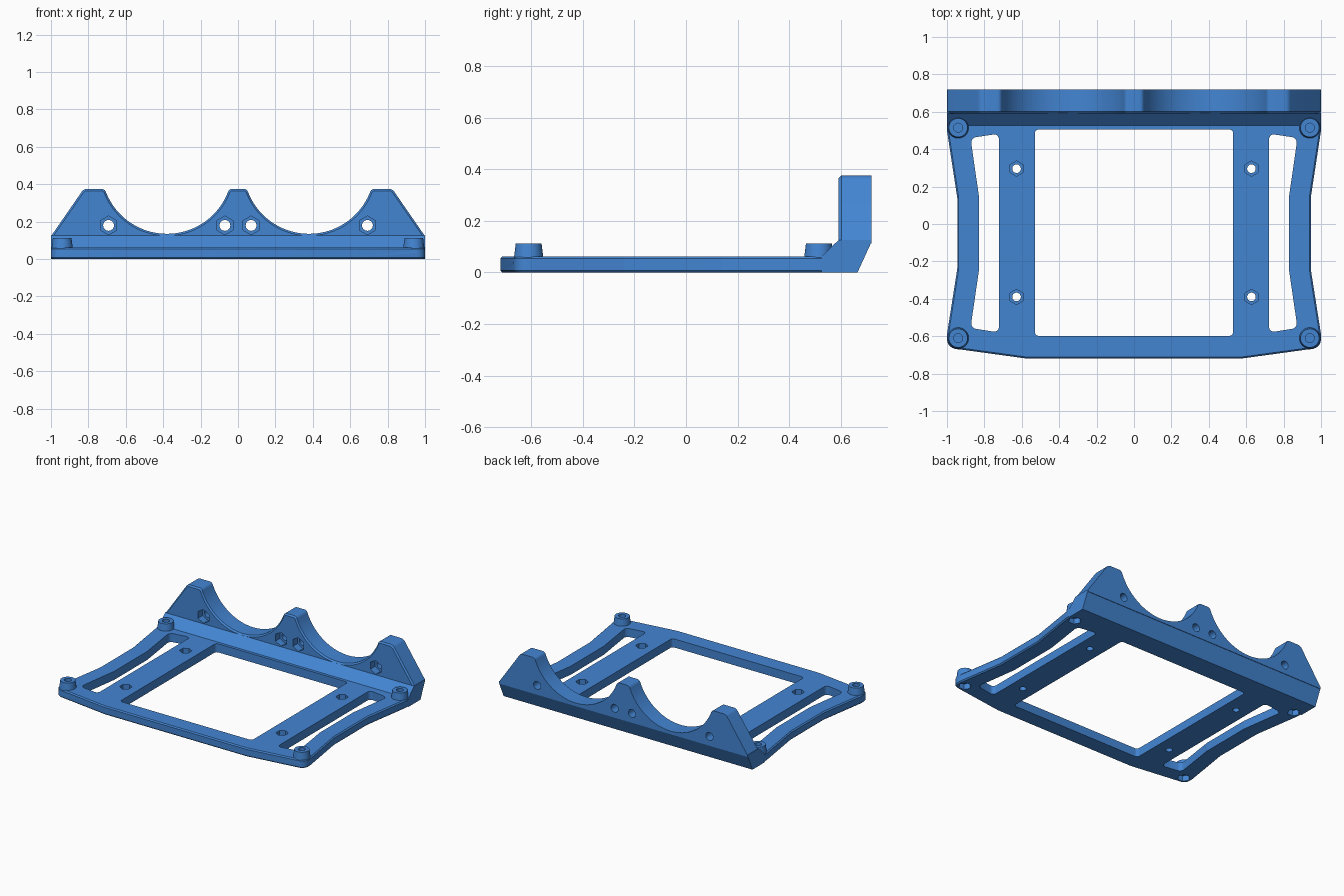
import bpy, bmesh, math
from mathutils import Vector

if "Cube" in bpy.data.objects:
    bpy.data.objects.remove(bpy.data.objects["Cube"])

blue = bpy.data.materials.new("mid_blue")
blue.diffuse_color = (0.056, 0.235, 0.65, 1)
blue.use_nodes = True
blue.node_tree.nodes["Principled BSDF"].inputs["Base Color"].default_value = blue.diffuse_color


def rounded(points, steps=5):
    """Fillet a closed outline given as (u, v, radius)."""
    out, n = [], len(points)
    for i, (u, v, r) in enumerate(points):
        p = Vector((u, v))
        if r == 0:
            out.append((u, v))
            continue
        a = (Vector(points[i - 1][:2]) - p).normalized()
        b = (Vector(points[(i + 1) % n][:2]) - p).normalized()
        half = math.acos(max(-1, min(1, a.dot(b)))) / 2
        c = p + (a + b).normalized() * (r / math.sin(half))
        s = p + a * (r / math.tan(half)) - c
        e = p + b * (r / math.tan(half)) - c
        sweep = math.atan2(s.x * e.y - s.y * e.x, s.dot(e))
        for k in range(steps + 1):
            t = sweep * k / steps
            out.append((c.x + s.x * math.cos(t) - s.y * math.sin(t),
                        c.y + s.x * math.sin(t) + s.y * math.cos(t)))
    return out


def inset(pts, d):
    """Shrink a counter-clockwise outline by d."""
    out, n = [], len(pts)
    for i in range(n):
        p, q, r = (Vector(pts[j % n]) for j in (i - 1, i, i + 1))
        e1, e2 = (q - p).normalized(), (r - q).normalized()
        n1, n2 = Vector((-e1.y, e1.x)), Vector((-e2.y, e2.x))
        out.append(tuple(q + (n1 + n2) * (d / (1 + n1.dot(n2)))))
    return out


def volume(me):
    bm = bmesh.new()
    bm.from_mesh(me)
    v = bm.calc_volume(signed=True) if bm.faces else 0.0
    bm.free()
    return v


def solid(name, rings):
    """Closed mesh through a stack of equal-length rings."""
    bm = bmesh.new()
    loops = [[bm.verts.new(p) for p in ring] for ring in rings]
    n = len(loops[0])
    bm.faces.new(loops[0][::-1])
    bm.faces.new(loops[-1])
    for a, b in zip(loops, loops[1:]):
        for i in range(n):
            j = (i + 1) % n
            bm.faces.new((a[i], a[j], b[j], b[i]))
    if bm.calc_volume(signed=True) < 0:
        bmesh.ops.reverse_faces(bm, faces=bm.faces[:])
    me = bpy.data.meshes.new(name)
    bm.to_mesh(me)
    bm.free()
    me.materials.append(blue)
    ob = bpy.data.objects.new(name, me)
    bpy.context.collection.objects.link(ob)
    return ob


def prism(name, pts, lo, hi, axis, lo_cut=0, hi_cut=0):
    """Extrude an outline along an axis, with optional chamfered ends."""
    place = {"x": lambda u, v, w: (w, u, v),
             "y": lambda u, v, w: (u, w, v),
             "z": lambda u, v, w: (u, v, w)}[axis]
    levels = [(lo, lo_cut)] + ([(lo + lo_cut, 0)] if lo_cut else [])
    levels += ([(hi - hi_cut, 0)] if hi_cut else []) + [(hi, hi_cut)]
    return solid(name, [[place(u, v, w) for u, v in (inset(pts, d) if d else pts)]
                        for w, d in levels])


def circle(x, y, r, n, turn=0.0):
    return [(x + r * math.cos(turn + 2 * math.pi * k / n),
             y + r * math.sin(turn + 2 * math.pi * k / n)) for k in range(n)]


def boolean(target, tools, op):
    """Apply each tool in turn; keep a result only if its volume is plausible."""
    for t in tools:
        before, extra = volume(target.data), volume(t.data)
        done = False
        for solver in ('EXACT', 'MANIFOLD', 'FLOAT'):
            m = target.modifiers.new(op, 'BOOLEAN')
            m.operation, m.solver, m.object = op, solver, t
            bpy.context.view_layer.update()
            dg = bpy.context.evaluated_depsgraph_get()
            me = bpy.data.meshes.new_from_object(target.evaluated_get(dg))
            target.modifiers.clear()
            after = volume(me)
            if op == 'UNION':
                done = max(before, extra) * 0.999 < after < (before + extra) * 1.001
            else:
                done = before - extra * 1.01 < after < before * 1.0001 and after > 0
            if done:
                target.data = me
                break
        if done or op == 'DIFFERENCE':
            bpy.data.objects.remove(t)


def flip(pts):
    return [(-p[0],) + tuple(p[1:]) for p in reversed(pts)]


# Base plate outline with waisted sides
right = [(0.57, -0.72, 0), (1.0, -0.661, 0.05), (1.0, -0.59, 0.02), (0.945, -0.24, 0.03),
         (0.945, 0.14, 0.03), (1.0, 0.5, 0.02), (0.998, 0.60, 0)]
frame = prism("mounting_frame", rounded(right + flip(right), 4), 0, 0.062, "z", 0.008, 0.008)

# Large middle window and the two side slots
window = [(-0.53, -0.598, 0.02), (0.53, -0.598, 0.02), (0.53, 0.505, 0.02), (-0.53, 0.505, 0.02)]
slot = [(0.722, -0.58, 0.025), (0.874, -0.556, 0.03), (0.828, -0.24, 0.03),
        (0.828, 0.14, 0.03), (0.874, 0.46, 0.03), (0.722, 0.483, 0.025)]
boolean(frame, [prism("cutter", rounded(p), -0.1, 0.2, "z")
                for p in (window, slot, flip(slot))], 'DIFFERENCE')

# Sloped foot of the rear wall
foot = prism("wall_foot", [(0.525, 0), (0.665, 0), (0.72, 0.12), (0.72, 0.126),
                           (0.592, 0.126), (0.525, 0.061)], -1, 1, "x")

# Rear wall with two round cradles
R, CX, CZ, TOP = 0.35, 0.38, 0.485, 0.375
a0 = math.asin((CZ - TOP) / R)
arc = [(CX + R * math.cos(a), CZ + R * math.sin(a), 0)
       for a in (-a0 - (math.pi - 2 * a0) * k / 36 for k in range(37))]
arc[0] = arc[0][:2] + (0.025,)
arc[-1] = arc[-1][:2] + (0.025,)
half = [(1.0, 0.112, 0), (1.0, 0.122, 0), (0.825, TOP, 0.035)] + arc
wall = prism("rear_wall", rounded(half + flip(half)), 0.592, 0.72, "y", 0.01)

# Tapered corner bosses
corners = [(sx * 0.94, y) for sx in (-1, 1) for y in (-0.61, 0.515)]
bosses = [solid("corner_boss", [[(u, v, z) for u, v in circle(x, y, r, 40)]
                                for z, r in ((0.032, 0.06), (0.112, 0.05))]) for x, y in corners]
boolean(frame, [foot, wall] + bosses, 'UNION')

# Screw holes and hexagonal nut pockets
cut = []
for x, y in corners:
    cut.append(prism("cutter", circle(x, y, 0.024, 24), 0.05, 0.2, "z"))
    cut.append(prism("cutter", circle(x, y, 0.043, 6), -0.1, 0.04, "z"))
for x in (-0.628, 0.628):
    for y in (-0.39, 0.296):
        cut.append(prism("cutter", circle(x, y, 0.023, 24), -0.1, 0.2, "z"))
        cut.append(prism("cutter", circle(x, y, 0.041, 6, math.pi / 6), 0.025, 0.2, "z"))
for x in (-0.692, -0.07, 0.07, 0.692):
    cut.append(prism("cutter", circle(x, 0.18, 0.029, 24), 0.5, 0.8, "y"))
    cut.append(prism("cutter", circle(x, 0.18, 0.05, 6, math.pi / 6), 0.5, 0.645, "y"))
boolean(frame, cut, 'DIFFERENCE')

# Smooth curved walls, crisp edges
for ob in bpy.context.scene.objects:
    ob.select_set(True)
bpy.context.view_layer.objects.active = frame
bpy.ops.object.shade_smooth_by_angle(angle=math.radians(22))
